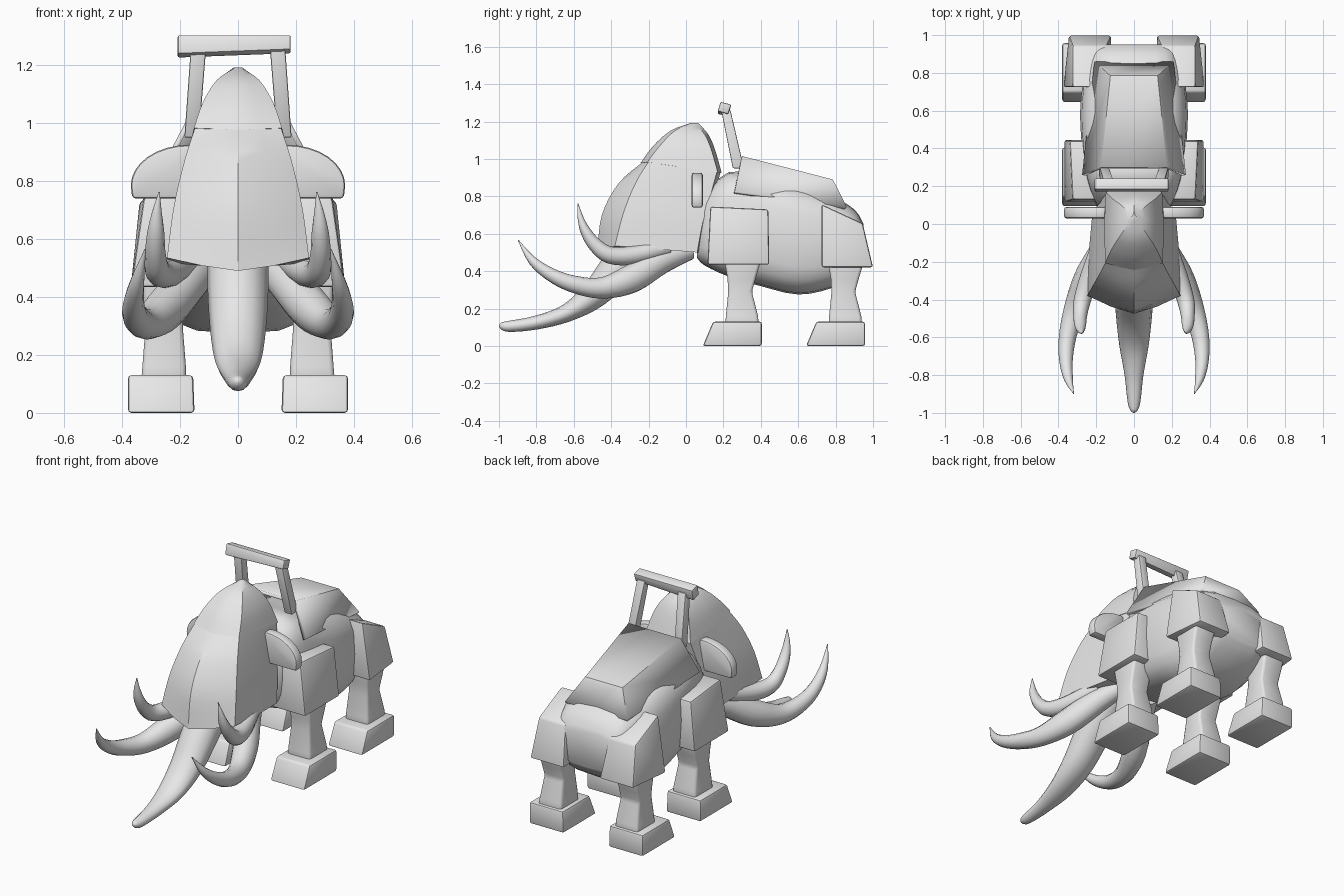
import bpy, bmesh, math

cube = bpy.data.objects.get("Cube")
if cube:
    bpy.data.objects.remove(cube, do_unlink=True)

grey = bpy.data.materials.new("plain grey")
grey.use_nodes = True
grey.diffuse_color = (0.8, 0.8, 0.8, 1)
grey.node_tree.nodes["Principled BSDF"].inputs["Base Color"].default_value = (0.8, 0.8, 0.8, 1)


def spline(keys, steps=4):
    """Smooth curve through tuples of any length."""
    out = []
    last = len(keys) - 1
    for i in range(last):
        a, b, c, d = keys[max(i - 1, 0)], keys[i], keys[i + 1], keys[min(i + 2, last)]
        for s in range(steps):
            t = s / steps
            out.append(tuple(
                q + 0.5 * t * (r - p + t * (2 * p - 5 * q + 4 * r - u + t * (3 * (q - r) + u - p)))
                for p, q, r, u in zip(a, b, c, d)))
    return out + [keys[-1]]


def loft(name, rings, bevel=0.0, mirror=False, angle=35, open_ends=False):
    """Skin a list of equally long point rings."""
    bm = bmesh.new()
    loops = [[bm.verts.new(p) for p in ring] for ring in rings]
    n = len(loops[0])
    for a, b in zip(loops, loops[1:]):
        for i in range(n):
            j = (i + 1) % n
            bm.faces.new((a[i], a[j], b[j], b[i]))
    if not open_ends:
        bm.faces.new(loops[0])
        bm.faces.new(loops[-1])
    bmesh.ops.recalc_face_normals(bm, faces=bm.faces)
    if bevel:
        sharp = [e for e in bm.edges if e.calc_face_angle(0) > math.radians(30)]
        bmesh.ops.bevel(bm, geom=sharp, offset=bevel, segments=2, profile=0.5, affect='EDGES')
    return finish(name, bm, mirror, angle)


def finish(name, bm, mirror=False, angle=35):
    mesh = bpy.data.meshes.new(name)
    bm.to_mesh(mesh)
    bm.free()
    mesh.materials.append(grey)
    ob = bpy.data.objects.new(name, mesh)
    bpy.context.collection.objects.link(ob)
    bpy.ops.object.select_all(action='DESELECT')
    ob.select_set(True)
    bpy.context.view_layer.objects.active = ob
    bpy.ops.object.shade_smooth_by_angle(angle=math.radians(angle))
    if mirror:
        ob.modifiers.new("mirror", 'MIRROR').use_clip = False
    return ob


def slab(name, pts, bevel=0.012, mirror=True):
    """Side outline of (y, z, inner x, outer x)."""
    return loft(name, [[(p[k], p[0], p[1]) for p in pts] for k in (2, 3)], bevel, mirror)


def horn(name, keys, mirror=True, sides=12):
    """Tapered tube through (x, y, z, radius, side radius)."""
    path = spline(keys)
    rings = []
    for i, (x, y, z, r, rx) in enumerate(path):
        a, b = path[max(i - 1, 0)], path[min(i + 1, len(path) - 1)]
        dx, dy, dz = (b[k] - a[k] for k in range(3))
        # side axis is level, up axis is perpendicular to the path
        h = math.hypot(dx, dy)
        full = math.hypot(h, dz)
        side = (-dy / h, dx / h, 0)
        up = (-dx * dz / (h * full), -dy * dz / (h * full), h / full)
        ring = []
        for s in range(sides):
            t = math.tau * s / sides
            c, v = math.cos(t) * max(rx, 0.003), math.sin(t) * max(r, 0.003)
            ring.append((x + side[0] * c + up[0] * v,
                         y + side[1] * c + up[1] * v, z + up[2] * v))
        rings.append(ring)
    return loft(name, rings, mirror=mirror, angle=60)


# Body: rounded-box sections (y, bottom, top, half width)
body = spline([(.06, .47, .66, .15), (.10, .43, .80, .20), (.23, .37, .93, .25),
               (.40, .32, .90, .275), (.60, .275, .86, .285), (.78, .31, .80, .265),
               (.90, .38, .73, .23), (.95, .44, .65, .19)], 3)


def power(v, e=0.6):
    return math.copysign(abs(v) ** e, v)


loft("body", [[(w * power(math.cos(math.tau * i / 20)), y,
                (lo + hi) / 2 + (hi - lo) / 2 * power(math.sin(math.tau * i / 20)))
               for i in range(20)] for y, lo, hi, w in body], angle=45)


# Head: levels of (front y, front z, corner x, corner y, corner z, back x, back y, back z)
def head_ring(level):
    fy, fz, cx, cy, cz, bx, by, bz = level
    half = [(cx * .5, fy * .6 + cy * .4, fz * .6 + cz * .4), (cx, cy, cz),
            ((cx + bx) / 2 + .008, (cy + by) / 2, (cz + bz) / 2), (bx, by, bz)]
    return ([(0, fy, fz)] + half + [(0, by + .02, bz)]
            + [(-x, y, z) for x, y, z in reversed(half)])


brow = (-.235, .98, .148, -.20, .985, .145, .165, .93)
loft("head", [head_ring(l) for l in spline([
    (-.475, .49, .245, -.38, .535, .22, .06, .50),
    (-.45, .70, .222, -.335, .71, .20, .09, .66),
    (-.36, .87, .185, -.27, .87, .17, .13, .80), brow])], angle=28)
loft("head_cap", [head_ring(l) for l in spline([
    (-.243, .978, .152, -.207, .983, .149, .17, .928),
    (-.175, 1.07, .122, -.14, 1.07, .115, .135, 1.05),
    (-.08, 1.152, .072, -.06, 1.15, .068, .10, 1.13),
    (.03, 1.193, .006, .032, 1.193, .006, .045, 1.193)])], angle=28)

# Ears: half discs with a flat lower edge
ear = [(.14, .74), (.365, .74)]
ear += [(.17 + .2 * math.cos(t), .785 + .14 * math.sin(t))
        for t in [math.pi / 2 * i / 8 for i in range(9)]] + [(.14, .915)]
loft("ears", [[(x, y, z) for x, z in ear] for y in (.03, .09)], .012, True)

# Trunk and two pairs of tusks
horn("trunk", [(0, -.18, .60, .12, .105), (0, -.35, .43, .10, .105), (0, -.49, .275, .075, .095),
               (0, -.64, .175, .048, .078), (0, -.80, .125, .037, .05),
               (0, -.94, .105, .03, .034), (0, -.985, .108, .02, .02),
               (0, -1.0, .11, .004, .004)], mirror=False)
horn("long_tusks", [(.10, .02, .51, .05, .05), (.165, -.13, .455, .07, .065),
                    (.25, -.29, .36, .077, .07), (.315, -.45, .31, .057, .056),
                    (.352, -.60, .33, .046, .046), (.36, -.72, .38, .036, .036),
                    (.347, -.82, .455, .024, .024), (.32, -.897, .565, .002, .002)])
horn("short_tusks", [(.17, -.10, .53, .05, .05), (.235, -.28, .485, .05, .05),
                     (.275, -.41, .487, .046, .045), (.285, -.49, .545, .037, .036),
                     (.284, -.54, .62, .027, .03), (.28, -.565, .69, .015, .018),
                     (.272, -.578, .762, .002, .002)])

# Legs, feet and armour plates, front and rear
for place, back in (("front", 0), ("rear", .552)):
    rings = [(.10, .21, .39, .18, .335), (.16, .213, .385, .18, .33), (.29, .226, .352, .19, .32),
             (.36, .222, .372, .19, .325), (.46, .205, .402, .18, .33), (.60, .205, .40, .18, .32)]
    loft(place + "_legs", [[(x0, y0 + back, z), (x1, y0 + back, z), (x1, y1 + back, z),
                            (x0, y1 + back, z)] for z, y0, y1, x0, x1 in rings], .015, True, 50)
    slab(place + "_feet", [(.09 + back, 0, .15, .38), (.145 + back, .13, .155, .38),
                           (.405 + back, .13, .155, .38), (.405 + back, 0, .15, .38)])
slab("shoulder_plates", [(.115, .435, .15, .37), (.13, .745, .17, .325),
                         (.44, .73, .17, .34), (.445, .435, .15, .37)])
slab("thigh_plates", [(.725, .42, .12, .375), (.725, .757, .14, .325),
                      (.945, .655, .145, .325), (1.0, .42, .12, .345)])

# Saddle shell, open at the front and below
bm = bmesh.new()
corner = {}
for s in (-1, 1):
    for key, x, y, z in (("fb", .275, .26, .825), ("ft", .175, .30, 1.015),
                         ("rt", .125, .785, .89), ("rb", .21, .86, .743)):
        corner[key, s] = bm.verts.new((s * x, y, z))
for s in (-1, 1):
    bm.faces.new([corner[k, s] for k in ("fb", "ft", "rt", "rb")])
for a, b in (("ft", "rt"), ("rt", "rb")):
    bm.faces.new((corner[a, -1], corner[a, 1], corner[b, 1], corner[b, -1]))
bmesh.ops.recalc_face_normals(bm, faces=bm.faces)
saddle = finish("saddle", bm)
shell = saddle.modifiers.new("shell", 'SOLIDIFY')
shell.thickness = .02

# Handle: two leaning uprights and a crossbar
loft("handle_uprights", [[(x0, y0, z), (x1, y0, z), (x1, y1, z), (x0, y1, z)]
                         for z, x0, x1, y0, y1 in ((.95, .135, .185, .25, .31),
                                                   (1.26, .11, .163, .188, .238))], .006, True)
loft("handle_bar", [[(x, .17, z + .015), (x, .225, z), (x, .242, 1.29), (x, .185, 1.305)]
                    for x, z in ((-.208, 1.225), (.182, 1.24))], .006)
